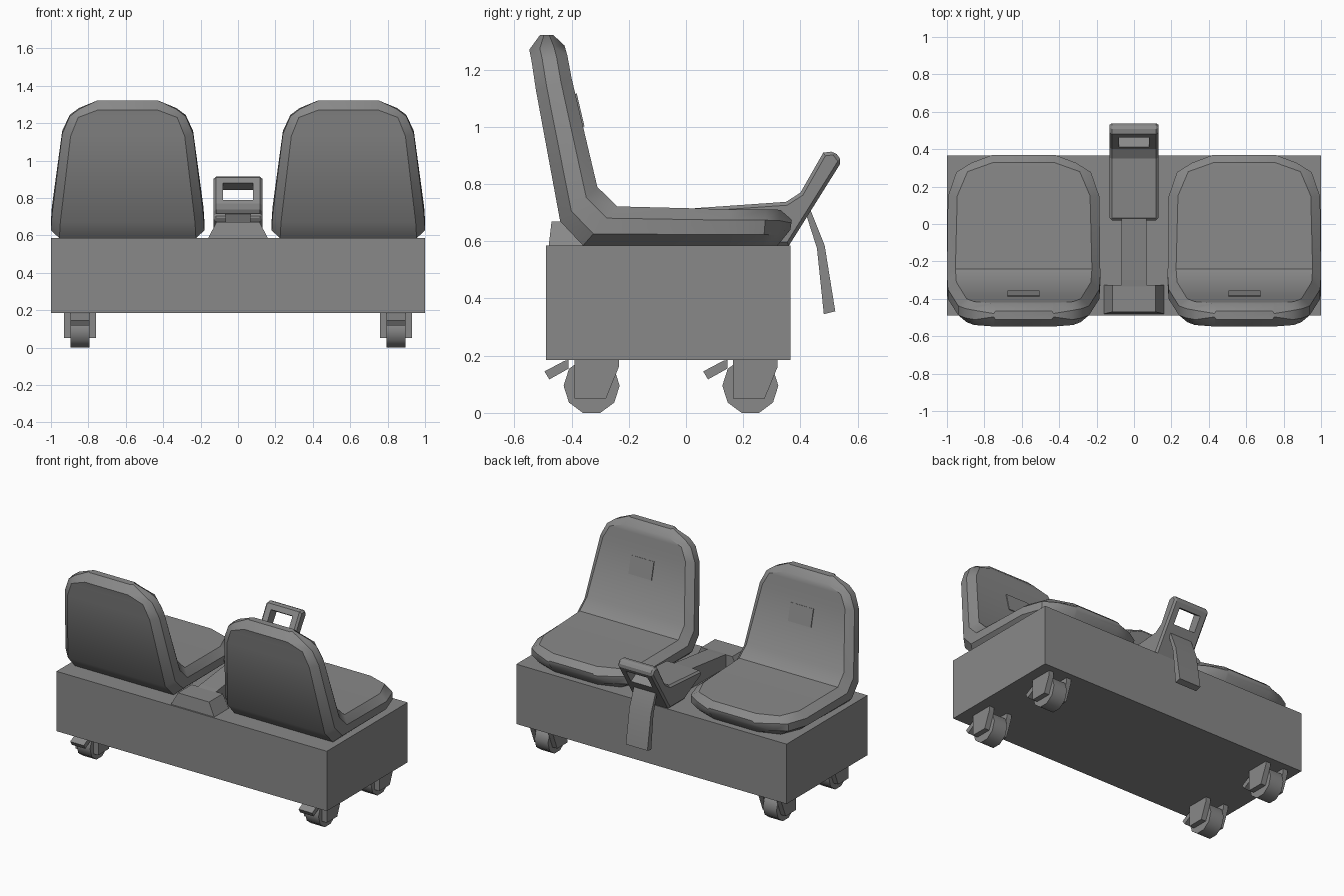
import bpy, bmesh
from math import cos, sin, tau, radians
from mathutils import Vector

cube = bpy.data.objects.get("Cube")
if cube:
    bpy.data.objects.remove(cube, do_unlink=True)

grey = bpy.data.materials.new("plain grey")
grey.use_nodes = True
grey.diffuse_color = (0.25, 0.25, 0.25, 1)
grey.node_tree.nodes["Principled BSDF"].inputs["Base Color"].default_value = grey.diffuse_color


def finish(name, bm, smooth=None):
    bmesh.ops.recalc_face_normals(bm, faces=bm.faces)
    mesh = bpy.data.meshes.new(name)
    bm.to_mesh(mesh)
    bm.free()
    mesh.materials.append(grey)
    obj = bpy.data.objects.new(name, mesh)
    bpy.context.collection.objects.link(obj)
    if smooth:
        bpy.ops.object.select_all(action='DESELECT')
        obj.select_set(True)
        bpy.context.view_layer.objects.active = obj
        bpy.ops.object.shade_smooth_by_angle(angle=radians(smooth))
    return obj


def loft(name, rings, smooth=None):
    """Skin a row of closed rings and cap both ends."""
    bm = bmesh.new()
    rows = [[bm.verts.new(p) for p in ring] for ring in rings]
    n = len(rows[0])
    for a, b in zip(rows, rows[1:]):
        for i in range(n):
            j = (i + 1) % n
            bm.faces.new((a[i], a[j], b[j], b[i]))
    bm.faces.new(rows[0])
    bm.faces.new(rows[-1])
    return finish(name, bm, smooth)


def prism(name, profile, x0, x1, smooth=None):
    """Extrude a side profile of (y, z) points across x."""
    return loft(name, [[(x, y, z) for y, z in profile] for x in (x0, x1)], smooth)


# Base box
prism("base_box", [(-.49, .185), (.365, .185), (.365, .585), (-.49, .585)], -1, 1)

# Seat shell stations: inner point, outer point, half width, flat half width
STATIONS = [
    ((.37, .675), (.365, .64), .17, .16),
    ((.33, .71), (.32, .585), .28, .16),
    ((.28, .712), (.27, .585), .36, .30),
    ((.15, .712), (.14, .585), .405, .355),
    ((-.24, .722), (-.36, .585), .41, .365),
    ((-.31, .79), (-.44, .67), .405, .36),
    ((-.40, 1.17), (-.525, 1.13), .35, .305),
    ((-.415, 1.25), (-.54, 1.23), .31, .265),
    ((-.425, 1.285), (-.548, 1.27), .26, .16),
    ((-.465, 1.322), (-.51, 1.322), .16, .15),
]


def seat_ring(cx, station):
    inner, outer = Vector(station[0]), Vector(station[1])
    w, flat = station[2:]
    half = [(flat, 0), (w, .3), (w, .7), (flat, 1)]
    section = half + [(-x, t) for x, t in reversed(half)]
    return [(cx + x, *inner.lerp(outer, t)) for x, t in section]


for side, cx in (("right", -.59), ("left", .59)):
    loft(side + "_seat", [seat_ring(cx, s) for s in STATIONS], 35)
    # Thin square panel on the backrest
    prism(side + "_backrest_panel",
          [(-.36, 1.0), (-.387, 1.115), (-.382, 1.117), (-.355, 1.002)],
          cx - .085, cx + .085)

# Tapered anchor block at the front edge
loft("anchor_block", [
    [(x * .16, y, .585) for x, y in ((-1, -.48), (1, -.48), (1, -.325), (-1, -.325))],
    [(x * .115, y, .67) for x, y in ((-1, -.47), (1, -.47), (1, -.325), (-1, -.325))]])

# Narrow neck rising to the handle body
prism("neck", [(-.4, .585), (-.4, .66), (-.3, .675), (.04, .715), (.2, .72), (.2, .585)],
      -.067, .067)

# Handle with slot
handle = prism("handle", [
    (.02, .715), (.02, .68), (.2, .585), (.36, .585), (.545, .88),
    (.52, .915), (.48, .91), (.40, .77), (.35, .738)], -.13, .13)
bevel = handle.modifiers.new("soft_corners", 'BEVEL')
bevel.width = .012
bevel.limit_method = 'ANGLE'
bevel.angle_limit = radians(60)

along = Vector((.53, .85))
across = Vector((.85, -.53))
centre = Vector((.46, .82))
cutter = prism("slot_cutter",
               [centre + along * a * .052 + across * b * .12
                for a, b in ((-1, -1), (1, -1), (1, 1), (-1, 1))], -.08, .08)
cutter.hide_render = True
cutter.hide_viewport = True
cut = handle.modifiers.new("slot", 'BOOLEAN')
cut.object = cutter
cut.operation = 'DIFFERENCE'

# Hanging strap
prism("hanging_strap", [
    (.415, .71), (.458, .575), (.482, .345), (.522, .355),
    (.485, .585), (.435, .71)], -.08, .08, 35)

# Casters
for end, cy in (("front", -.33), ("back", .225)):
    for side, cx in (("right", -.845), ("left", .845)):
        name = end + "_" + side
        tyre = [(cy + .098 * cos(tau * i / 10), .095 + .1 * sin(tau * i / 10))
                for i in range(10)]
        prism(name + "_wheel", tyre, cx - .05, cx + .05, 40)
        fork = [(cy - .06, .05), (cy + .05, .05), (cy + .095, .16),
                (cy + .095, .185), (cy - .06, .185)]
        for s in (-1, 1):
            prism(name + "_fork_plate", fork, cx + s * .05, cx + s * .085)
        pedal = [(cy - .165, .145), (cy - .148, .117), (cy - .08, .155),
                 (cy - .08, .185), (cy - .095, .182)]
        prism(name + "_brake_pedal", pedal, cx - .05, cx + .05)
